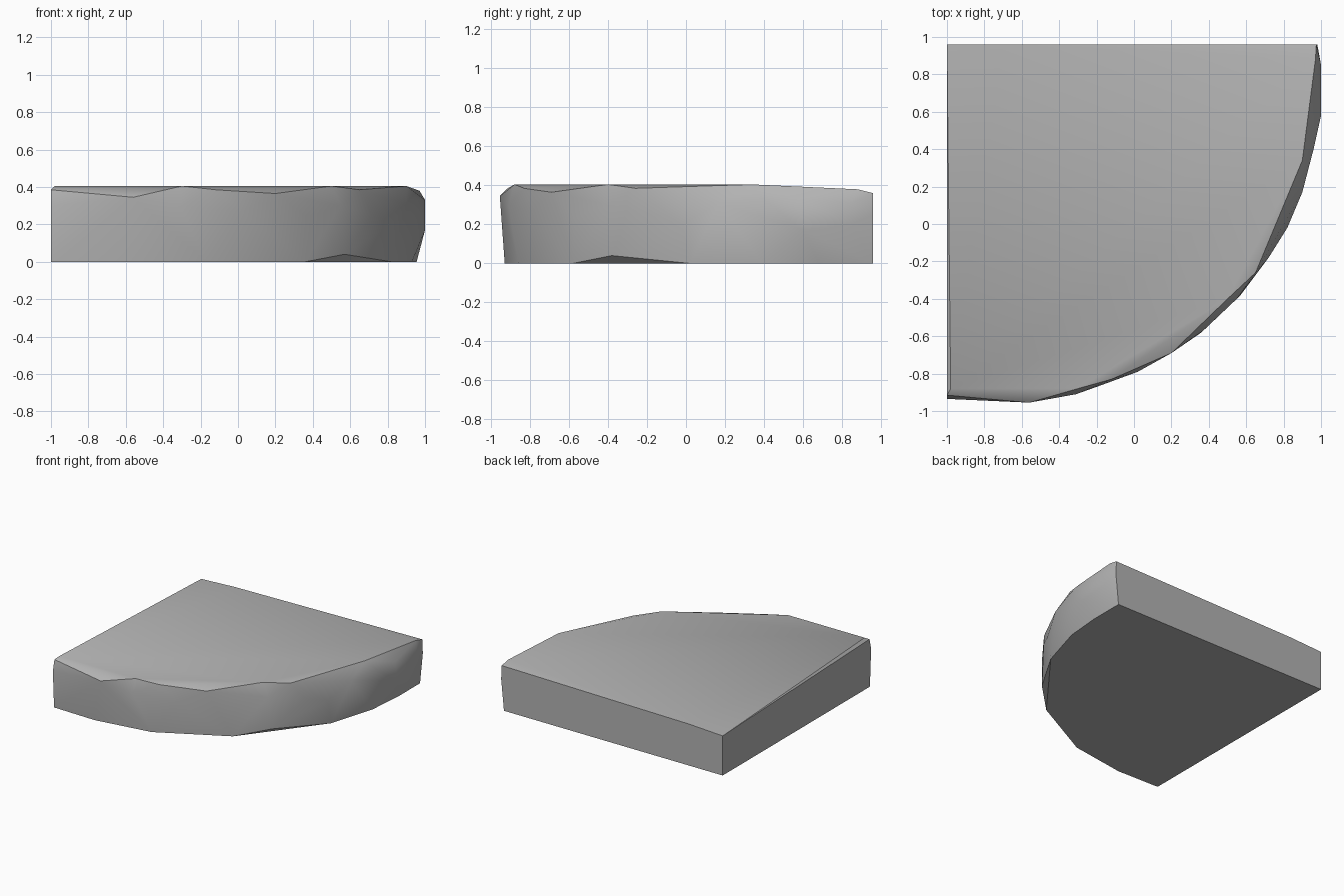
import bpy
import bmesh
import math

default_cube = bpy.data.objects.get("Cube")
if default_cube is not None:
    bpy.data.objects.remove(default_cube, do_unlink=True)


def flat_material(name, colour):
    material = bpy.data.materials.new(name)
    material.use_nodes = True
    material.diffuse_color = colour
    material.node_tree.nodes["Principled BSDF"].inputs["Base Color"].default_value = colour
    return material


def hull_object(name, points, material):
    """Wrap a worn, convex block around its section points."""
    mesh = bpy.data.meshes.new(name)
    block = bmesh.new()
    for point in points:
        block.verts.new(point)
    result = bmesh.ops.convex_hull(block, input=block.verts[:])
    unused = [v for v in result["geom_interior"] if isinstance(v, bmesh.types.BMVert)]
    bmesh.ops.delete(block, geom=unused, context="VERTS")
    # Merge the flat underside and the two straight cut sides
    bmesh.ops.dissolve_limit(block, angle_limit=math.radians(0.5),
                             verts=block.verts[:], edges=block.edges[:])
    bmesh.ops.recalc_face_normals(block, faces=block.faces[:])
    block.to_mesh(mesh)
    block.free()
    mesh.materials.append(material)
    result_object = bpy.data.objects.new(name, mesh)
    bpy.context.collection.objects.link(result_object)
    return result_object


# Straight back and side meet in one corner
back, side, top = 0.96, -1, 0.405
corner = [(side, back, 0), (side, back, 0.32), (-0.7, back, 0.335)]

# Quarter-round foot outline
foot = [(x, y, 0) for x, y in (
    (side, -0.92), (-0.63, -0.93), (-0.17, -0.86), (0.36, -0.58),
    (0.82, 0.02), (0.93, 0.39), (0.955, 0.68), (0.955, back))]

# Bulging belly of the curved wall
belly = [
    (side, -0.935, 0.3), (-0.31, -0.91, 0.3), (0.02, -0.79, 0.27),
    (0.37, -0.57, 0.24), (0.57, -0.38, 0.04), (0.55, -0.4, 0.3),
    (0.72, -0.18, 0.25), (0.82, -0.02, 0.2), (0.9, 0.17, 0.31),
    (0.96, 0.4, 0.33), (1, 0.58, 0.33), (1, 0.6, 0.17),
    (1, 0.85, 0.2), (1, 0.85, 0.31), (0.98, back, 0.25)]

# Chipped rim, dipping and rising along the arc
rim = [
    (side, -0.915, 0.385), (-0.98, -0.88, top), (-0.56, -0.955, 0.345),
    (-0.3, -0.88, top), (-0.12, -0.83, 0.385), (0.2, -0.69, 0.365),
    (0.5, -0.4, top), (0.65, -0.26, 0.385), (0.9, 0.34, top),
    (0.97, 0.88, 0.38), (0.975, back, 0.36)]

stone = flat_material("stone grey", (0.45, 0.45, 0.45, 1))
slab = hull_object("quarter_round_slab", corner + foot + belly + rim, stone)

# Soft curved wall with crisp rim and cut sides
bpy.ops.object.select_all(action="DESELECT")
slab.select_set(True)
bpy.context.view_layer.objects.active = slab
bpy.ops.object.shade_smooth_by_angle(angle=math.radians(32))
